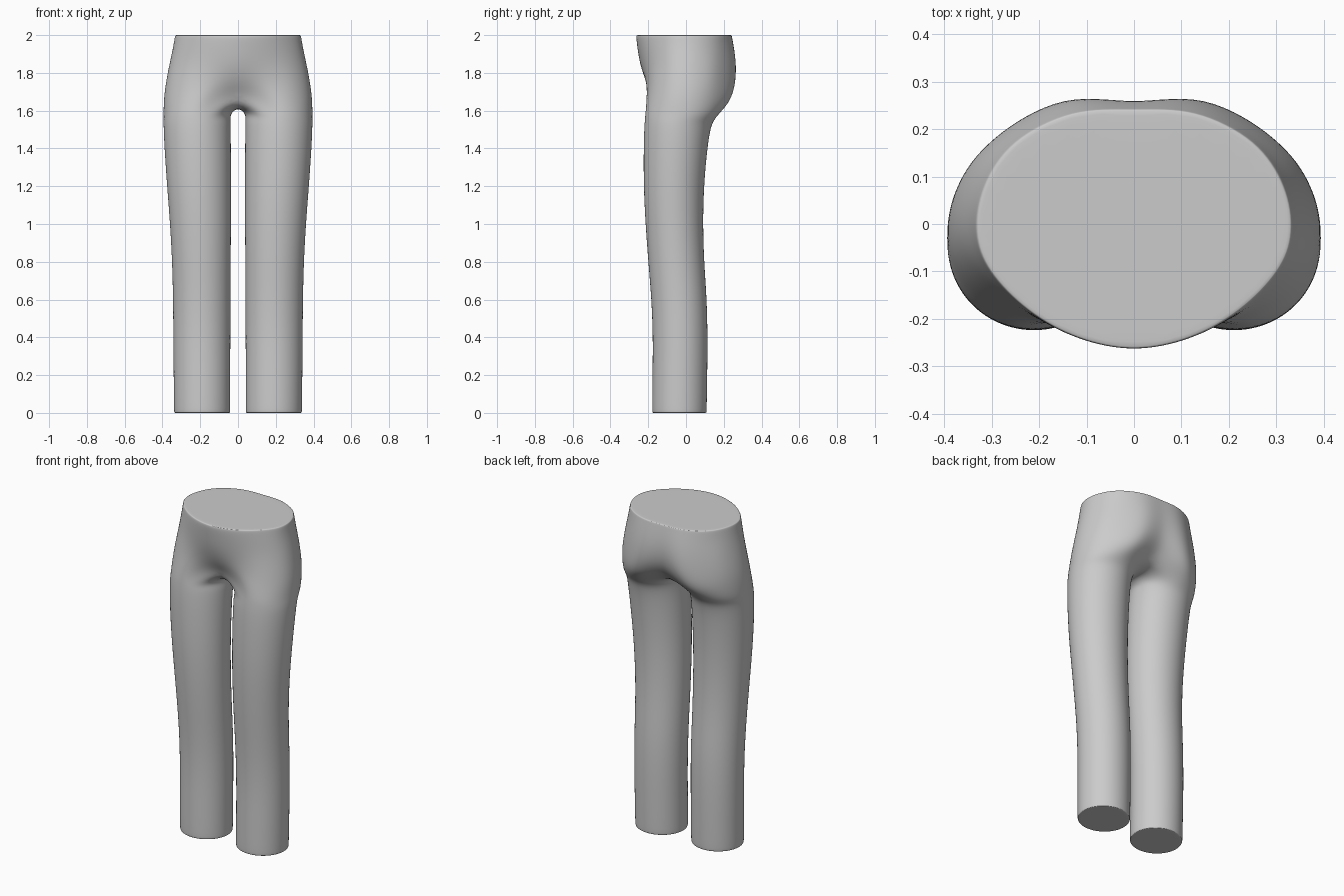
import bpy, bmesh
from math import cos, sin, pi

N = 24                                # points round each leg, starting at the inner side
# leg rings: z, x inner, x outer, y front, y back
LEG = [(0.0, .047, .333, -.173, .103), (0.0, .041, .339, -.179, .109), (.012, .04, .34, -.181, .111),
       (.2, .04, .342, -.179, .114), (.4, .039, .344, -.176, .116), (.6, .038, .345, -.184, .112),
       (.8, .037, .35, -.201, .097), (1.0, .036, .361, -.216, .091), (1.2, .036, .377, -.226, .096),
       (1.4, .036, .391, -.226, .114), (1.5, .037, .395, -.223, .13), (1.545, .037, .396, -.220, .145),
       (1.585, .04, .396, -.217, .178)]
# hip rings: half outline from centre front round the side to centre back
HIPS = [
    [(0, -.15, 1.67), (.185, -.213, 1.66), (.30, -.178, 1.66), (.37, -.105, 1.66), (.394, -.02, 1.66),
     (.375, .08, 1.66), (.305, .175, 1.655), (.17, .246, 1.65), (0, .165, 1.65)],
    [(0, -.207, 1.74), (.15, -.210, 1.74), (.275, -.178, 1.74), (.358, -.10, 1.74), (.385, -.01, 1.74),
     (.365, .09, 1.74), (.30, .178, 1.74), (.15, .268, 1.735), (0, .242, 1.73)],
    [(0, -.245, 1.84), (.14, -.222, 1.84), (.257, -.172, 1.84), (.338, -.095, 1.84), (.366, -.01, 1.84),
     (.346, .09, 1.84), (.285, .178, 1.84), (.14, .265, 1.84), (0, .261, 1.84)],
    [(0, -.259, 1.93), (.13, -.235, 1.93), (.24, -.177, 1.93), (.317, -.1, 1.93), (.345, -.015, 1.93),
     (.33, .082, 1.93), (.265, .176, 1.93), (.135, .25, 1.93), (0, .253, 1.93)],
    [(0, -.266, 1.988), (.12, -.242, 1.988), (.225, -.184, 1.988), (.307, -.1, 1.988), (.336, -.018, 1.988),
     (.32, .08, 1.988), (.255, .175, 1.988), (.13, .238, 1.988), (0, .243, 1.988)],
]

bm = bmesh.new()


def leg_ring(z, x0, x1, y0, y1):
    cx, cy, rx, ry = (x0 + x1) / 2, (y0 + y1) / 2, (x1 - x0) / 2, (y1 - y0) / 2
    return [bm.verts.new((cx - rx * cos(2 * pi * k / N), cy - ry * sin(2 * pi * k / N), z)) for k in range(N)]


def refine(pts):
    """Double the points of a half outline with a smooth midpoint rule, mirrored at the ends."""
    flip = lambda p: (-p[0], p[1], p[2])
    p = [flip(pts[1])] + pts + [flip(pts[-2])]
    out = []
    for i in range(1, len(p) - 2):
        out.append(p[i])
        out.append(tuple((9 * (b + c) - a - d) / 16 for a, b, c, d in zip(p[i - 1], p[i], p[i + 1], p[i + 2])))
    return out + [pts[-1]]


def strip(a, b, closed=False):
    for i in range(len(a) - (0 if closed else 1)):
        j = (i + 1) % len(a)
        bm.faces.new((a[i], a[j], b[j], b[i]))


# leg tube with closed hem
legs = [leg_ring(*r) for r in LEG]
for a, b in zip(legs, legs[1:]):
    strip(a, b, True)
bm.faces.new(legs[0])

# hips above the outer part of the leg ring
hip_pts = [refine(h) for h in HIPS]
rim = hip_pts[-1]
hip_pts += [[(x * s, y * s, 2.0) for x, y, z in rim] for s in (.992, .965)]
hips = [[bm.verts.new(p) for p in h] for h in hip_pts]
top = legs[-1]
strip(top[4:21], hips[0])
for a, b in zip(hips, hips[1:]):
    strip(a, b)
bm.faces.new(hips[-1])

# crotch strip along the centre line joining the inner leg
mid = [bm.verts.new((0, .0075 - .1575 * j / 4, 1.618 + .046 * (j / 4) ** 4)) for j in range(-3, 4)]
centre = [hips[0][-1]] + mid + [hips[0][0]]
strip([top[j % N] for j in range(-4, 5)], centre)

# mirror to the other side
bmesh.ops.mirror(bm, geom=bm.verts[:] + bm.edges[:] + bm.faces[:], axis='X', merge_dist=1e-4)
bmesh.ops.recalc_face_normals(bm, faces=bm.faces[:])
for f in bm.faces:
    f.smooth = True

mesh = bpy.data.meshes.new("trousers")
bm.to_mesh(mesh)
bm.free()
obj = bpy.data.objects.new("trousers", mesh)
bpy.context.collection.objects.link(obj)
sub = obj.modifiers.new("smooth", 'SUBSURF')
sub.levels = sub.render_levels = 2
